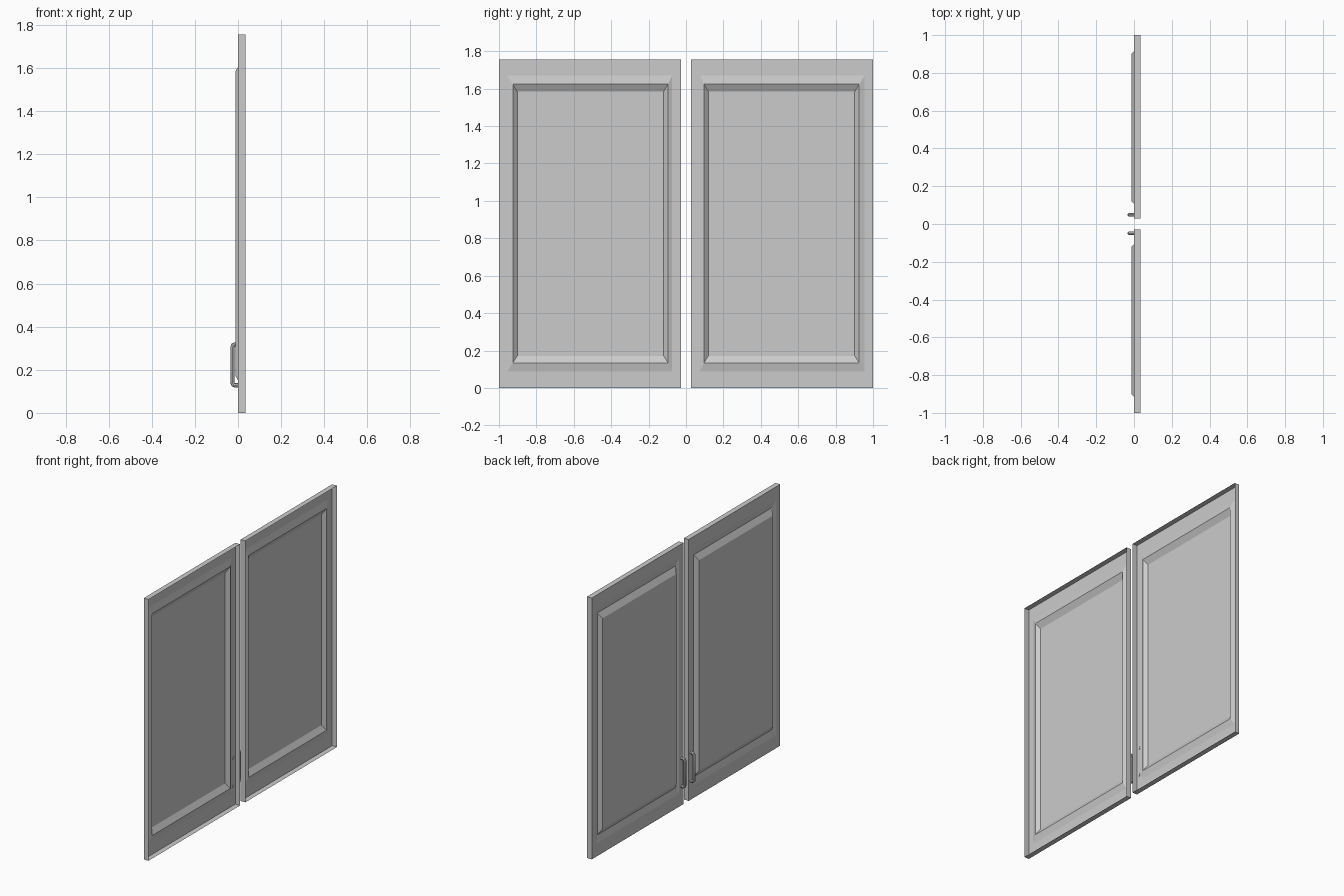
import bpy, bmesh

if "Cube" in bpy.data.objects:
    bpy.data.objects.remove(bpy.data.objects["Cube"])

HEIGHT = 1.755


def ring(bm, y0, y1, z0, z1, x):
    """Rectangle of vertices in a plane of constant x."""
    return [bm.verts.new((x, y, z)) for y, z in
            ((y0, z0), (y1, z0), (y1, z1), (y0, z1))]


def make_door(name, side):
    # Pressed door front with an open back: nested rectangles from panel to rim
    profile = [
        (0.120, 0.902, 0.172, 1.584, -0.012),   # raised panel face
        (0.096, 0.926, 0.134, 1.624, 0.010),    # groove around the panel
        (0.074, 0.955, 0.088, 1.670, 0.000),    # inner edge of flat frame
        (0.028, 1.000, 0.000, HEIGHT, 0.000),   # front outer edge
        (0.028, 1.000, 0.000, HEIGHT, 0.035),   # open back rim
    ]
    bm = bmesh.new()
    rings = []
    for y0, y1, z0, z1, x in profile:
        if side < 0:
            y0, y1 = -y1, -y0
        rings.append(ring(bm, y0, y1, z0, z1, x))
    for a, b in zip(rings, rings[1:]):
        for i in range(4):
            j = (i + 1) % 4
            bm.faces.new((a[i], a[j], b[j], b[i]))
    panel = bm.faces.new(rings[0])
    bmesh.ops.recalc_face_normals(bm, faces=bm.faces)
    panel.normal_update()
    if panel.normal.x > 0:
        bmesh.ops.reverse_faces(bm, faces=bm.faces)
    mesh = bpy.data.meshes.new(name)
    bm.to_mesh(mesh)
    bm.free()
    obj = bpy.data.objects.new(name, mesh)
    bpy.context.collection.objects.link(obj)


def make_handle(name, y):
    # Bent round bar with softened corners, both feet passing through the door face
    bar, low, high, r, foot = -0.025, 0.128, 0.317, 0.010, 0.003
    path = [(foot, low), (bar + r, low), (bar + r * 0.3, low + r * 0.3),
            (bar, low + r), (bar, high - r),
            (bar + r * 0.3, high - r * 0.3), (bar + r, high), (foot, high)]
    curve = bpy.data.curves.new(name, 'CURVE')
    curve.dimensions = '3D'
    curve.bevel_depth = 0.0100
    curve.bevel_resolution = 2
    curve.use_fill_caps = True
    spline = curve.splines.new('POLY')
    spline.points.add(len(path) - 1)
    for point, (x, z) in zip(spline.points, path):
        point.co = (x, y, z, 1)
    obj = bpy.data.objects.new(name, curve)
    bpy.context.collection.objects.link(obj)
    bpy.ops.object.select_all(action='DESELECT')
    obj.select_set(True)
    bpy.context.view_layer.objects.active = obj
    bpy.ops.object.convert(target='MESH')
    bpy.ops.object.shade_smooth_by_angle()


# Pair of cupboard doors, each with a pull handle near the meeting edge
for side, label in ((1, "left"), (-1, "right")):
    make_door(label + "_door", side)
    make_handle(label + "_handle", 0.049 * side)
